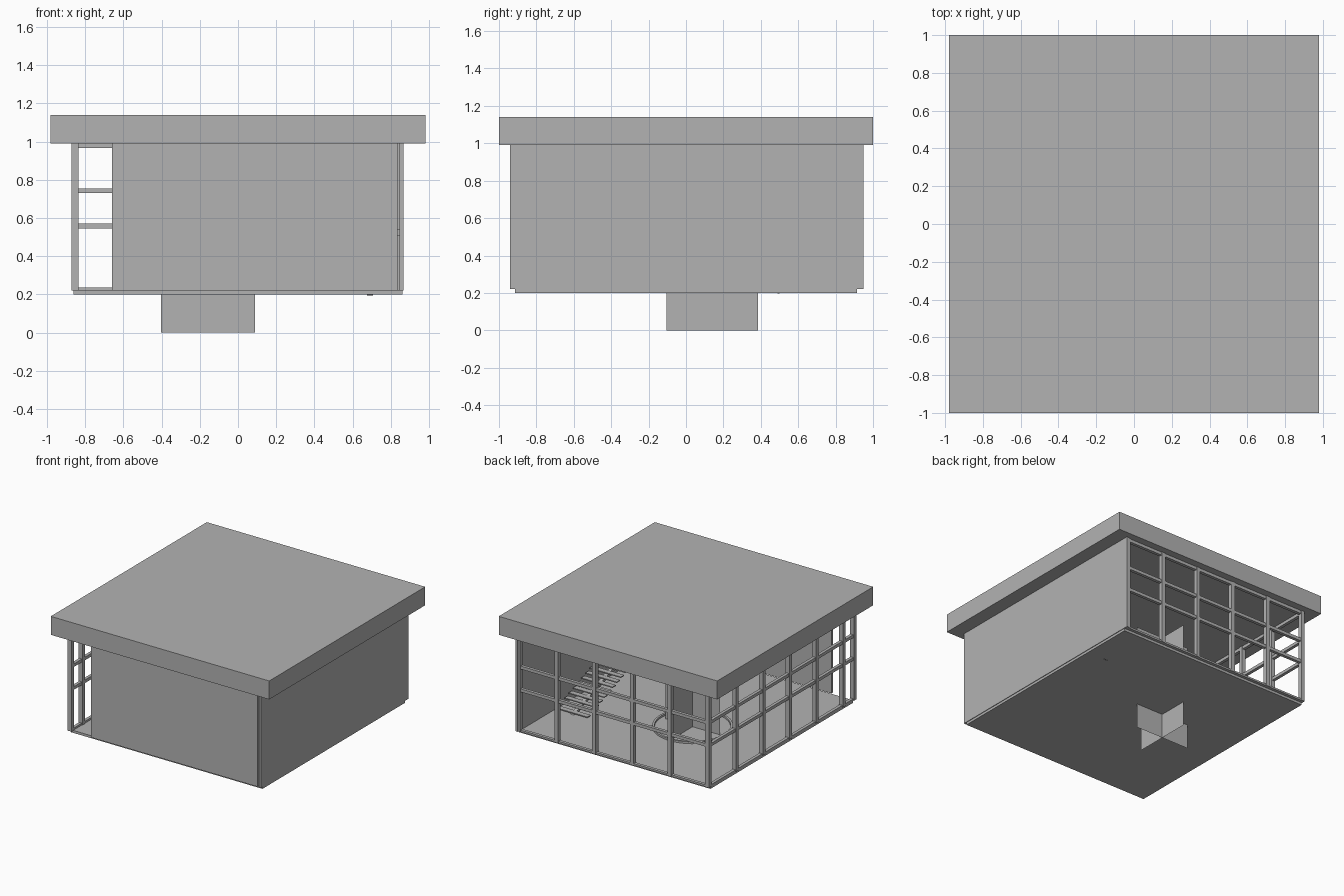
import bpy
import bmesh
import math
from mathutils import Matrix

default = bpy.data.objects.get("Cube")
if default:
    bpy.data.objects.remove(default, do_unlink=True)

grey = bpy.data.materials.new("plain grey")
grey.use_nodes = True
colour = (0.45, 0.45, 0.45, 1)
grey.diffuse_color = colour
grey.node_tree.nodes["Principled BSDF"].inputs["Base Color"].default_value = colour


def add_object(name, bm):
    mesh = bpy.data.meshes.new(name)
    bm.to_mesh(mesh)
    bm.free()
    mesh.materials.append(grey)
    obj = bpy.data.objects.new(name, mesh)
    bpy.context.collection.objects.link(obj)
    return obj


def add_box(bm, x, y, z):
    """Box from three (min, max) ranges."""
    size = [r[1] - r[0] for r in (x, y, z)]
    centre = [(r[0] + r[1]) / 2 for r in (x, y, z)]
    bmesh.ops.create_cube(bm, size=1, matrix=Matrix.Translation(centre) @ Matrix.Diagonal((*size, 1)))


def box(name, x, y, z):
    bm = bmesh.new()
    add_box(bm, x, y, z)
    return add_object(name, bm)


FLOOR, CEILING = 0.22, 0.99

# Roof, floor and the two solid walls
box("roof", (-0.98, 0.98), (-1, 1), (CEILING, 1.14))
box("floor", (-0.86, 0.86), (-0.915, 0.915), (0.2, FLOOR))
box("front_wall", (-0.66, 0.835), (-0.94, -0.92), (FLOOR, CEILING))
box("right_wall", (0.845, 0.865), (-0.94, 0.95), (FLOOR, CEILING))

# Window frames on the back and left sides
rails = [(FLOOR, 0.235), (0.545, 0.57), (0.73, 0.755), (0.965, CEILING)]
half = 0.016
spacing = 0.342

bm = bmesh.new()
for i in range(6):
    x = -0.85 + i * spacing * 0.99
    add_box(bm, (x - half, x + half), (0.91, 0.945), (FLOOR, CEILING))
for z in rails:
    add_box(bm, (-0.85, 0.845), (0.915, 0.94), z)
add_object("back_window_frame", bm)

bm = bmesh.new()
for y in [0.925 - i * spacing for i in range(1, 6)] + [-0.925]:
    add_box(bm, (-0.87, -0.835), (y - half, y + half), (FLOOR, CEILING))
for z in rails:
    add_box(bm, (-0.865, -0.84), (-0.925, 0.925), z)
add_object("left_window_frame", bm)

# Crossed upright panels with a round kerb on the floor
cx, cy = -0.157, 0.14
bm = bmesh.new()
for angle in (0, math.pi / 2):
    turn = Matrix.Rotation(angle, 4, "Z")
    corners = [(-0.245, 0, 0), (0.245, 0, 0), (0.245, 0, 0.86), (-0.245, 0, 0.86)]
    bm.faces.new([bm.verts.new((Matrix.Translation((cx, cy, 0)) @ turn @ Matrix.Translation(c)).translation)
                  for c in corners])
add_object("crossed_panels", bm)

bm = bmesh.new()
profile = [(0.28, FLOOR), (0.28, 0.235), (0.297, 0.235), (0.297, FLOOR)]
verts = [bm.verts.new((cx + r, cy, z)) for r, z in profile]
edges = [bm.edges.new((a, b)) for a, b in zip(verts, verts[1:])]
bmesh.ops.spin(bm, geom=verts + edges, cent=(cx, cy, 0), axis=(0, 0, 1),
               angle=math.tau, steps=32, use_merge=True)
bmesh.ops.recalc_face_normals(bm, faces=bm.faces)
add_object("round_kerb", bm)

# Open staircase: treads on one sloping stringer, up to a landing
steps = 16
start_y, end_y, top = 0.48, -0.38, 0.54
run, rise = (end_y - start_y) / steps, (top - FLOOR) / steps
bm = bmesh.new()
for i in range(steps):
    y, z = start_y + i * run, FLOOR + (i + 1) * rise
    add_box(bm, (0.55, 0.83), (y + run * 0.8, y), (z - 0.008, z))
add_object("stair_treads", bm)

bm = bmesh.new()
side = [bm.verts.new((0.675, y, z)) for y, z in
        [(0.5, 0.195), (0.47, 0.225), (end_y, 0.53), (end_y, 0.495)]]
face = bm.faces.new(side)
swept = bmesh.ops.extrude_face_region(bm, geom=[face])["geom"]
bmesh.ops.translate(bm, vec=(0.03, 0, 0), verts=[v for v in swept if isinstance(v, bmesh.types.BMVert)])
bmesh.ops.recalc_face_normals(bm, faces=bm.faces)
add_object("stair_stringer", bm)

box("stair_landing", (0.55, 0.85), (-0.9, end_y), (0.505, top))
